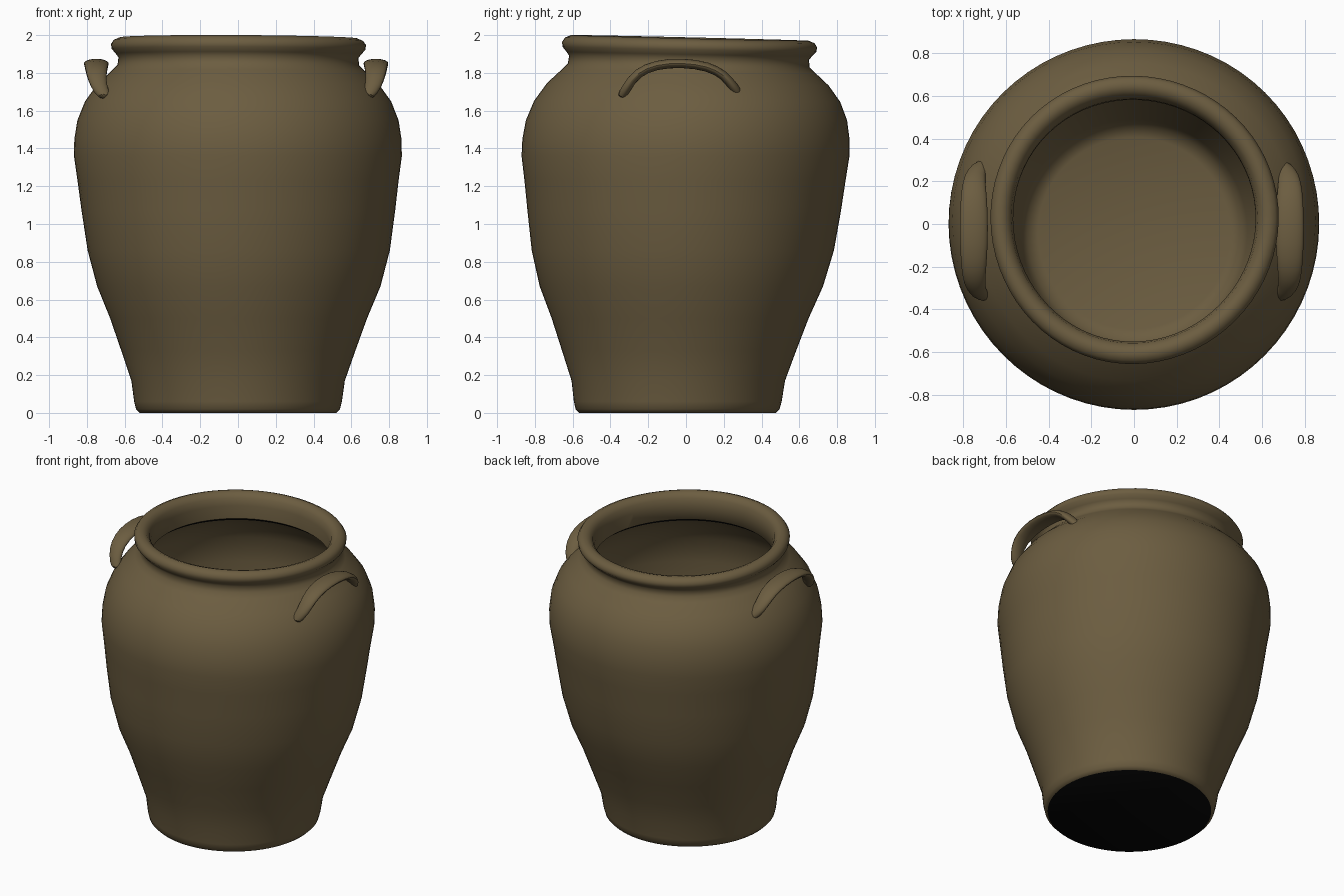
import bpy, bmesh
from math import sin, cos, pi
from mathutils import Vector

cube = bpy.data.objects.get("Cube")
if cube:
    bpy.data.objects.remove(cube)


def material(name, color):
    m = bpy.data.materials.new(name)
    m.use_nodes = True
    m.diffuse_color = color
    bsdf = m.node_tree.nodes["Principled BSDF"]
    bsdf.inputs["Base Color"].default_value = color
    bsdf.inputs["Roughness"].default_value = 0.9
    return m


clay = material("brown clay", (0.15, 0.11, 0.052, 1))
black = material("black underside", (0.002, 0.002, 0.002, 1))


def skin(name, rings, mats):
    """Join successive closed rings of points into one smooth surface."""
    bm = bmesh.new()
    loops = [[bm.verts.new(p) for p in ring] for ring in rings]
    for a, b in zip(loops, loops[1:]):
        n = len(a)
        for i in range(n):
            j = (i + 1) % n
            bm.faces.new((a[i], a[j], b[j], b[i]))
    bm.faces.new(loops[0][::-1])
    bm.faces.new(loops[-1])
    bmesh.ops.recalc_face_normals(bm, faces=bm.faces)
    mesh = bpy.data.meshes.new(name)
    bm.to_mesh(mesh)
    bm.free()
    for m in mats:
        mesh.materials.append(m)
    obj = bpy.data.objects.new(name, mesh)
    bpy.context.collection.objects.link(obj)
    bpy.ops.object.select_all(action="DESELECT")
    obj.select_set(True)
    bpy.context.view_layer.objects.active = obj
    bpy.ops.object.shade_smooth_by_angle(angle=0.9)
    return obj


# Radius and height, from the foot up the outside, over the rim, down the inside
outside = [(0.52, 0), (0.54, 0.02), (0.55, 0.06), (0.565, 0.17), (0.62, 0.33),
           (0.68, 0.5), (0.75, 0.67), (0.8, 0.86), (0.83, 1.07), (0.85, 1.23),
           (0.868, 1.36), (0.866, 1.45), (0.85, 1.55), (0.81, 1.65),
           (0.745, 1.74), (0.67, 1.81), (0.64, 1.84), (0.635, 1.88)]
rim = [(0.65, 1.9), (0.672, 1.925), (0.675, 1.95), (0.66, 1.972),
       (0.63, 1.985), (0.6, 1.975), (0.578, 1.95), (0.568, 1.9)]
inside = [(0.568, 1.81), (0.6, 1.785), (0.7, 1.71), (0.78, 1.58), (0.81, 1.4), (0.78, 1.1),
          (0.75, 0.86), (0.63, 0.5), (0.53, 0.18), (0.5, 0.11), (0.45, 0.09)]
profile = outside + rim + inside


def centre_y(z):
    """The hand-thrown axis leans slightly from foot to rim."""
    return -0.045 + 0.045 * min(z, 1.4) / 1.4 + 0.04 * max(0, z - 1.4)


def pot_ring(r, z, sides=72):
    ring = []
    for k in range(sides):
        a = 2 * pi * k / sides
        wobble = 1 + 0.006 * sin(3 * a + 2 * z) * sin(2.5 * z)
        x, y = r * wobble * cos(a), r * wobble * sin(a)
        tilt = (0.025 * y + 0.005 * x) * max(0, z - 1.6) / 0.4
        ring.append((x, y + centre_y(z), z - tilt))
    return ring


pot = skin("pot_body", [pot_ring(r, z) for r, z in profile], [clay, black])

# Black underside, and the dark band below the inner neck
neck_end = len(outside) + len(rim)
for face in pot.data.polygons:
    if face.center.z < 0.005:
        face.material_index = 1
    elif 1.78 < face.center.z < 1.81 and Vector(face.center[:2]).length < 0.61:
        face.material_index = 1

# Arched lug handles: distance out, y, height, half depth
arch = [(0.68, -0.35, 1.66, 0.04), (0.72, -0.31, 1.73, 0.045),
        (0.73, -0.26, 1.80, 0.055), (0.73, -0.16, 1.845, 0.065),
        (0.73, -0.02, 1.855, 0.07), (0.73, 0.12, 1.835, 0.065),
        (0.73, 0.20, 1.79, 0.055), (0.72, 0.25, 1.73, 0.045),
        (0.68, 0.29, 1.67, 0.04)]


def handle(name, side, out):
    rings = []
    for i, (x, y, z, depth) in enumerate(arch):
        p, q = arch[max(i - 1, 0)], arch[min(i + 1, len(arch) - 1)]
        along = Vector((0, q[1] - p[1], q[2] - p[2])).normalized()
        up = Vector((0, -along.z, along.y))
        ring = []
        for k in range(12):
            a = 2 * pi * k / 12
            c = Vector((side * (x + out + depth * cos(a)), y, z))
            ring.append(c + up * 0.026 * sin(a))
        rings.append(ring)
    obj = skin(name, rings, [clay])
    sub = obj.modifiers.new("smooth", "SUBSURF")
    sub.levels = sub.render_levels = 1


handle("left_handle", 1, 0)
handle("right_handle", -1, 0.02)
